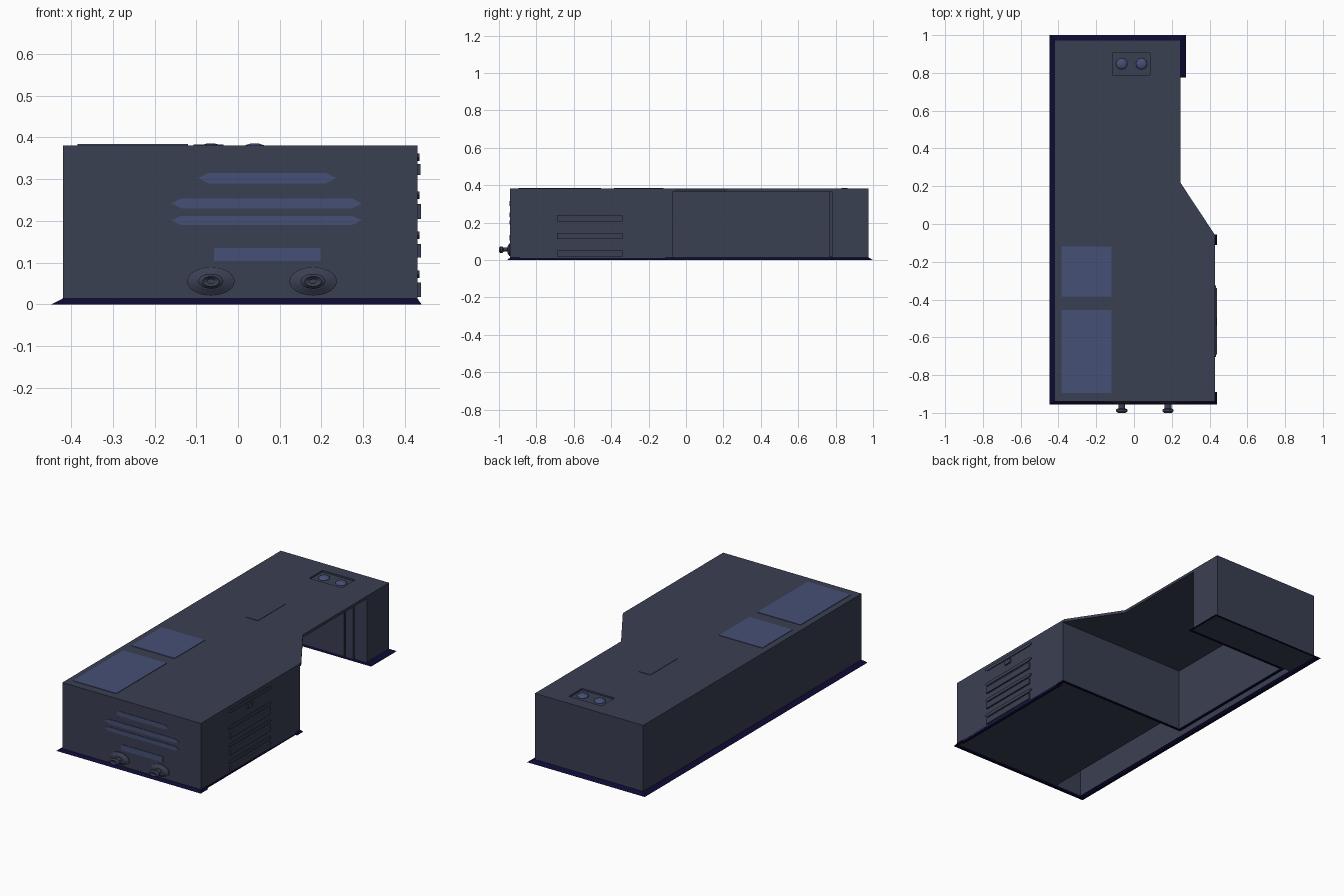
import bpy, bmesh, math
from mathutils import Matrix, Vector

cube = bpy.data.objects.get("Cube")
if cube:
    bpy.data.objects.remove(cube, do_unlink=True)


def material(name, color):
    m = bpy.data.materials.new(name)
    m.use_nodes = True
    m.diffuse_color = (*color, 1)
    m.node_tree.nodes["Principled BSDF"].inputs["Base Color"].default_value = (*color, 1)
    return m


GREY = material("slate grey", (0.042, 0.050, 0.084))
BLUE = material("dusk blue", (0.062, 0.080, 0.180))
NAVY = material("deep navy", (0.004, 0.003, 0.036))


def finish(bm, name, mat):
    bmesh.ops.recalc_face_normals(bm, faces=bm.faces)
    mesh = bpy.data.meshes.new(name)
    bm.to_mesh(mesh)
    bm.free()
    mesh.materials.append(mat)
    ob = bpy.data.objects.new(name, mesh)
    bpy.context.collection.objects.link(ob)
    return ob


def loft(name, mat, lower, upper, z0, z1, bottom=True, top=True, rim=0):
    """Join two matching outlines; rim leaves only a border of the bottom."""
    bm = bmesh.new()
    a = [bm.verts.new((x, y, z0)) for x, y in lower]
    b = [bm.verts.new((x, y, z1)) for x, y in upper]
    n = len(a)
    for i in range(n):
        j = (i + 1) % n
        bm.faces.new((a[i], a[j], b[j], b[i]))
    if top:
        bm.faces.new(b)
    if bottom:
        base = bm.faces.new(a[::-1])
        if rim:
            bm.normal_update()
            bmesh.ops.inset_region(bm, faces=[base], thickness=rim, use_boundary=True)
            bmesh.ops.delete(bm, geom=[base], context="FACES_ONLY")
    return finish(bm, name, mat)


def box(name, mat, x0, x1, y0, y1, z0, z1):
    pts = [(x0, y0), (x1, y0), (x1, y1), (x0, y1)]
    return loft(name, mat, pts, pts, z0, z1)


def bar(name, mat, place, u0, u1, v0, v1, depth, tip=0.0):
    """Raised bar on a wall, with optional pointed ends."""
    vm = (v0 + v1) / 2
    pts = [(u0, vm), (u0 + tip, v0), (u1 - tip, v0), (u1, vm), (u1 - tip, v1), (u0 + tip, v1)]
    if not tip:
        pts = [(u0, v0), (u1, v0), (u1, v1), (u0, v1)]
    ob = loft(name, mat, pts, pts, -0.001, depth)
    ob.data.transform(place)
    return ob


# Wall frames: local x runs along the wall, local y up, local z outward
FRONT = Matrix.Translation((0, -0.94, 0)) @ Matrix.Rotation(math.pi / 2, 4, "X")
SIDE = Matrix.Translation((0.43, 0, 0)) @ Matrix.Rotation(math.pi / 2, 4, "Z") @ Matrix.Rotation(math.pi / 2, 4, "X")
ALCOVE = Matrix.Translation((0, 0.78, 0)) @ Matrix.Rotation(math.pi / 2, 4, "X")

# Walls around the open side alcove
plan = [(-0.42, -0.94), (0.43, -0.94), (0.43, -0.07), (-0.37, -0.07),
        (-0.37, 0.78), (0.245, 0.78), (0.245, 0.975), (-0.42, 0.975)]
loft("walls", GREY, plan, plan, 0.01, 0.37, bottom=False, top=False)

# Roof with angled corner and a recessed vent tray
roof_plan = [(-0.42, -0.94), (0.43, -0.94), (0.43, -0.06),
             (0.245, 0.22), (0.245, 0.975), (-0.42, 0.975)]
roof = loft("roof", GREY, roof_plan, roof_plan, 0.366, 0.381)
cutter = box("vent_cutter", GREY, -0.115, 0.085, 0.79, 0.905, 0.372, 0.4)
cutter.hide_render = True
cutter.hide_set(True)
cut = roof.modifiers.new("vent tray", "BOOLEAN")
cut.operation = "DIFFERENCE"
cut.solver = "EXACT"
cut.object = cutter

# Sloping base skirt
outer = [(-0.447, -0.955), (0.44, -0.955), (0.44, -0.89), (0.43, -0.89), (0.43, -0.11),
         (0.44, -0.11), (0.44, -0.055), (-0.36, -0.055), (-0.36, 0.775), (0.275, 0.775),
         (0.275, 1.0), (-0.447, 1.0)]
inner = [(-0.42, -0.94), (0.43, -0.94), (0.43, -0.89), (0.43, -0.89), (0.43, -0.11),
         (0.43, -0.11), (0.43, -0.07), (-0.37, -0.07), (-0.37, 0.78), (0.245, 0.78),
         (0.245, 0.975), (-0.42, 0.975)]
loft("base_skirt", NAVY, outer, inner, 0, 0.014, top=False, rim=0.02)
box("front_floor", GREY, -0.25, 0.43, -0.94, -0.07, 0.008, 0.012)
box("rear_floor", GREY, -0.42, 0.245, 0.78, 0.975, 0.008, 0.012)

# Roof panels and hatch
box("front_roof_panel", BLUE, -0.385, -0.12, -0.895, -0.455, 0.379, 0.384)
box("middle_roof_panel", BLUE, -0.385, -0.12, -0.385, -0.12, 0.379, 0.384)
box("roof_hatch", GREY, -0.107, -0.035, 0.225, 0.465, 0.379, 0.383)

# Domes in the vent tray
for i, x in enumerate((-0.065, 0.04)):
    bm = bmesh.new()
    bmesh.ops.create_uvsphere(bm, u_segments=12, v_segments=8, radius=1)
    bmesh.ops.bisect_plane(bm, geom=bm.verts[:] + bm.edges[:] + bm.faces[:],
                           plane_co=(0, 0, 0), plane_no=(0, 0, -1), clear_outer=True)
    bmesh.ops.transform(bm, verts=bm.verts, matrix=Matrix.Translation((x, 0.848, 0.372))
                        @ Matrix.Diagonal((0.03, 0.03, 0.014, 1)))
    finish(bm, f"vent_dome_{i + 1}", BLUE)

# Front slats and plate
for i, (u0, u1, v0, v1) in enumerate(((-0.095, 0.235, 0.29, 0.315),
                                      (-0.16, 0.297, 0.23, 0.254),
                                      (-0.16, 0.297, 0.19, 0.212))):
    bar(f"front_slat_{i + 1}", BLUE, FRONT, u0, u1, v0, v1, 0.003, 0.024)
bar("front_plate", BLUE, FRONT, -0.057, 0.198, 0.104, 0.135, 0.003)

# Front outlets: a flattened flange with a flared spout
profile = [(0.057, 0), (0.057, 0.004), (0.032, 0.014), (0.018, 0.014),
           (0.018, 0.036), (0.03, 0.042), (0.03, 0.052), (0.02, 0.06), (0.009, 0.053)]
for i, x in enumerate((-0.065, 0.18)):
    bm = bmesh.new()
    rings = []
    for r, d in profile:
        rings.append([bm.verts.new((x + r * math.cos(k * math.tau / 24), -0.94 - d,
                                    0.055 + 0.6 * r * math.sin(k * math.tau / 24)))
                      for k in range(24)])
    for a, b in zip(rings, rings[1:]):
        for k in range(24):
            bm.faces.new((a[k], a[k - 1], b[k - 1], b[k]))
    bm.faces.new(rings[-1])
    finish(bm, f"front_outlet_{i + 1}", GREY)

# Side louvres: square steps between pointed ribs
for i, (v0, v1) in enumerate(((0.018, 0.052), (0.112, 0.145), (0.205, 0.24))):
    bar(f"side_step_{i + 1}", GREY, SIDE, -0.69, -0.34, v0, v1, 0.009)
for i, v in enumerate((0.072, 0.165, 0.262, 0.352)):
    bar(f"side_rib_{i + 1}", GREY, SIDE, -0.705, -0.325, v - 0.009, v + 0.009, 0.005, 0.015)
bar("side_latch", GREY, SIDE, -0.54, -0.495, 0.31, 0.336, 0.008)

# Alcove door panel and post
bar("alcove_panel", GREY, ALCOVE, -0.33, 0.11, 0.015, 0.36, 0.006)
bar("alcove_post", GREY, ALCOVE, 0.125, 0.17, 0.015, 0.366, 0.015)
